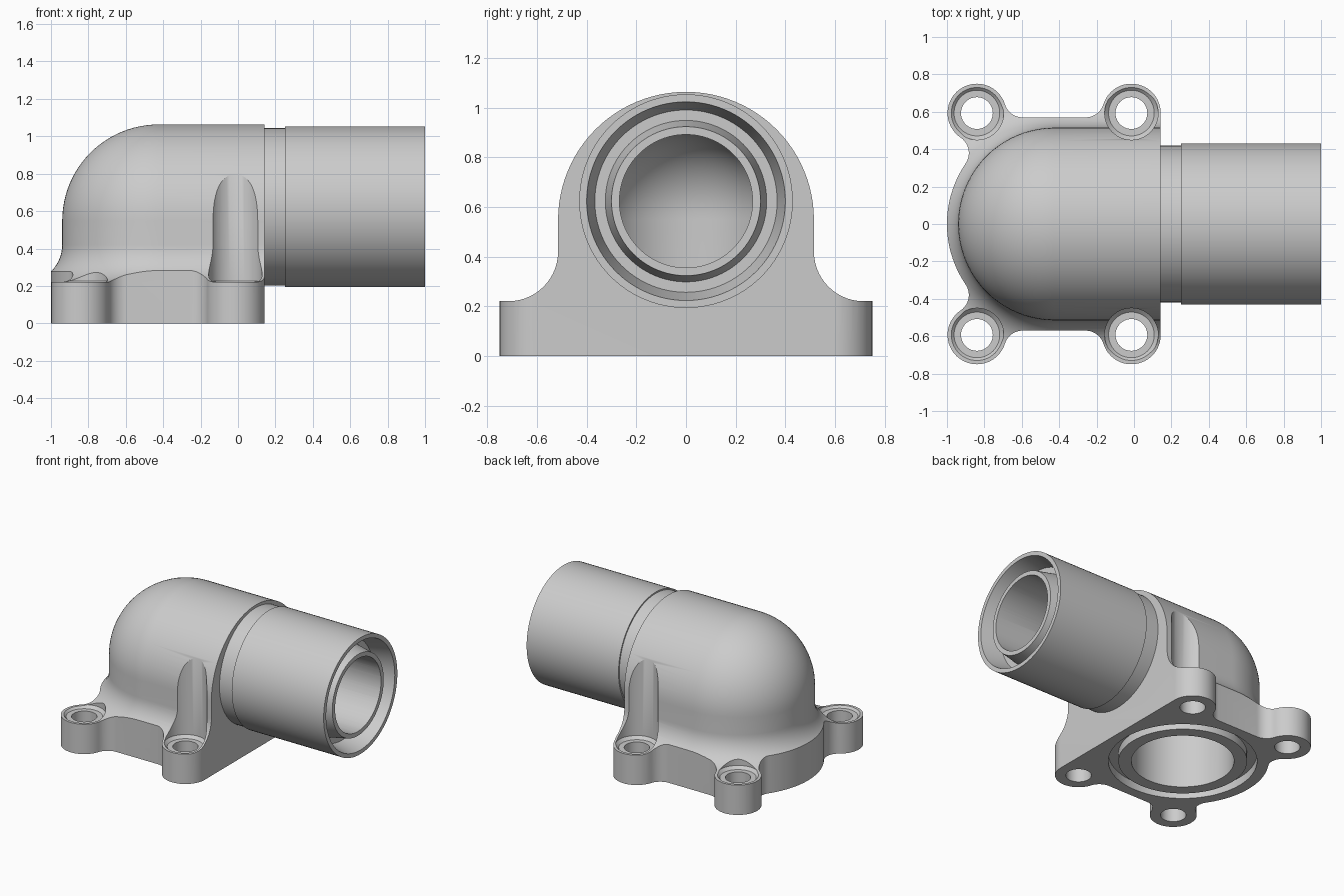
import bpy, bmesh, math
from math import pi, cos, sin, atan2, hypot, sqrt
from mathutils import Matrix, Vector

if "Cube" in bpy.data.objects:
    bpy.data.objects.remove(bpy.data.objects["Cube"])

CX = -0.425          # axis of the vertical bore
PZ = 0.623           # axis of the horizontal pipe
END = 0.143          # flat right face of the body
BOSS_R, BOSS_Y = 0.157, 0.593
BOSS_X = (-0.840, -0.014)
SIDE, FIL = 0.57, 0.1
SEG = 96

grey = bpy.data.materials.new("cast_grey")
grey.diffuse_color = (0.6, 0.6, 0.6, 1)
grey.use_nodes = True
grey.node_tree.nodes["Principled BSDF"].inputs["Base Color"].default_value = grey.diffuse_color


def finish(name, bm):
    bmesh.ops.remove_doubles(bm, verts=bm.verts[:], dist=1e-5)
    bmesh.ops.recalc_face_normals(bm, faces=bm.faces[:])
    me = bpy.data.meshes.new(name)
    bm.to_mesh(me)
    bm.free()
    me.materials.append(grey)
    ob = bpy.data.objects.new(name, me)
    bpy.context.collection.objects.link(ob)
    return ob


def arc(c, r, a0, a1, n=16):
    return [(c[0] + r * cos(a0 + (a1 - a0) * i / n),
             c[1] + r * sin(a0 + (a1 - a0) * i / n)) for i in range(n + 1)]


def lathe(name, pts, loc, along_x=False, closed=False, seg=SEG):
    """Revolve (radius, height) points around z, or around x."""
    bm = bmesh.new()
    m = Matrix.Translation(loc) @ (Matrix.Rotation(pi / 2, 4, 'Y') if along_x else Matrix())
    rings = [[bm.verts.new(m @ Vector((r * cos(2 * pi * k / seg), r * sin(2 * pi * k / seg), h)))
              for k in range(seg)] for r, h in pts]
    pairs = list(zip(rings, rings[1:])) + ([(rings[-1], rings[0])] if closed else [])
    for a, b in pairs:
        for k in range(seg):
            j = (k + 1) % seg
            bm.faces.new((a[k], a[j], b[j], b[k]))
    return finish(name, bm)


def boolean(ob, tool, op):
    mod = ob.modifiers.new("cut", 'BOOLEAN')
    mod.operation, mod.solver, mod.object = op, 'EXACT', tool
    dg = bpy.context.evaluated_depsgraph_get()
    dg.update()
    me = bpy.data.meshes.new_from_object(ob.evaluated_get(dg))
    ob.modifiers.clear()
    ob.data = me
    bpy.data.objects.remove(tool, do_unlink=True)


# Body: domed profile with a foot fillet, swept straight and round the back
prof = ([(0, 1.063)] + arc((0, 0.548), 0.515, pi / 2, 0, 24)[1:]
        + arc((0.715, 0.42), 0.2, pi, 1.5 * pi, 14) + [(1.05, 0.22), (1.05, -0.1), (0, -0.1)])
stations = [(0.3, pi / 2)] + [(CX, pi / 2 + pi * i / 56) for i in range(57)] + [(0.3, 1.5 * pi)]
bm = bmesh.new()
cols = [[bm.verts.new((x + d * cos(a), d * sin(a), z)) for d, z in prof] for x, a in stations]
for a, b in zip(cols, cols[1:]):
    for i in range(len(prof) - 1):
        bm.faces.new((a[i], a[i + 1], b[i + 1], b[i]))
bm.faces.new(cols[0] + cols[-1][-2:0:-1])
body = finish("elbow_fitting", bm)

# Flange outline: four bosses blended into the sides and the round back
R = CX + 1.0
br, bl = (BOSS_X[1], BOSS_Y), (BOSS_X[0], BOSS_Y)
dy = SIDE + FIL - BOSS_Y
dx = sqrt((BOSS_R + FIL) ** 2 - dy ** 2)
p1, p2 = (br[0] - dx, SIDE + FIL), (bl[0] + dx, SIDE + FIL)
ux, uy = bl[0] - CX, bl[1]
dist = hypot(ux, uy)
ux, uy = ux / dist, uy / dist
al = ((R + FIL) ** 2 - (BOSS_R + FIL) ** 2 + dist ** 2) / (2 * dist)
h = sqrt((R + FIL) ** 2 - al ** 2)
p3 = (CX + al * ux - h * uy, al * uy + h * ux)


def ang(a, b):
    return atan2(b[1] - a[1], b[0] - a[0])


back = ang((CX, 0), p3)
half = (arc(br, BOSS_R, 0, ang(br, p1), 28)
        + arc(p1, FIL, ang(p1, br), -pi / 2, 10)[1:]
        + arc(p2, FIL, -pi / 2, ang(p2, bl) - (2 * pi if ang(p2, bl) > 0 else 0), 10)
        + arc(bl, BOSS_R, ang(bl, p2), ang(bl, p3) + 2 * pi, 36)[1:]
        + arc(p3, FIL, ang(p3, bl), ang(p3, (CX, 0)), 12)[1:]
        + arc((CX, 0), R, back, pi, 16)[1:])
outline = half + [(x, -y) for x, y in half[-2::-1]]
bm = bmesh.new()
low = bm.faces.new([bm.verts.new((x, y, 0)) for x, y in outline])
ext = bmesh.ops.extrude_face_region(bm, geom=[low])
bmesh.ops.translate(bm, vec=(0, 0, 1.3), verts=[v for v in ext["geom"] if isinstance(v, bmesh.types.BMVert)])
boolean(body, finish("outline_cutter", bm), 'INTERSECT')

# Bolt holes with spot-faced seats that scoop into the body
for x in BOSS_X:
    for s in (1, -1):
        boolean(body, lathe("bolt_cutter", [(0, -0.1), (0.085, -0.1), (0.085, 0.205), (0.122, 0.205),
                                            (0.143, 0.226), (0.143, 1.3), (0, 1.3)],
                            (x, s * BOSS_Y, 0), seg=56), 'DIFFERENCE')

# Pipe: neck, sleeve, tapered ring recess and inner tube
boolean(body, lathe("pipe", [(0, 0), (0.42, 0), (0.42, 0.25), (0.43, 0.25), (0.43, 1), (0.40, 1),
                             (0.367, 0.85), (0.325, 0.85), (0.30, 0.98), (0, 0.98)],
                    (0, 0, PZ), along_x=True), 'UNION')

# Vertical bore with a domed top
boolean(body, lathe("bore_cutter", [(0, -0.1), (0.343, -0.1)]
                    + [(max(r, 0), z) for r, z in arc((0, 0.55), 0.343, 0, pi / 2, 20)],
                    (CX, 0, 0)), 'DIFFERENCE')

# Horizontal bore
boolean(body, lathe("pipe_bore_cutter", [(0, -0.41), (0.268, -0.41), (0.268, 1.1), (0, 1.1)],
                    (0, 0, PZ), along_x=True), 'DIFFERENCE')

# Seal groove in the underside
boolean(body, lathe("groove_cutter", [(0.43, -0.05), (0.497, -0.05), (0.497, 0.06), (0.43, 0.06)],
                    (CX, 0, 0), closed=True), 'DIFFERENCE')

bpy.context.view_layer.objects.active = body
body.select_set(True)
bpy.ops.object.shade_smooth_by_angle(angle=math.radians(30))
